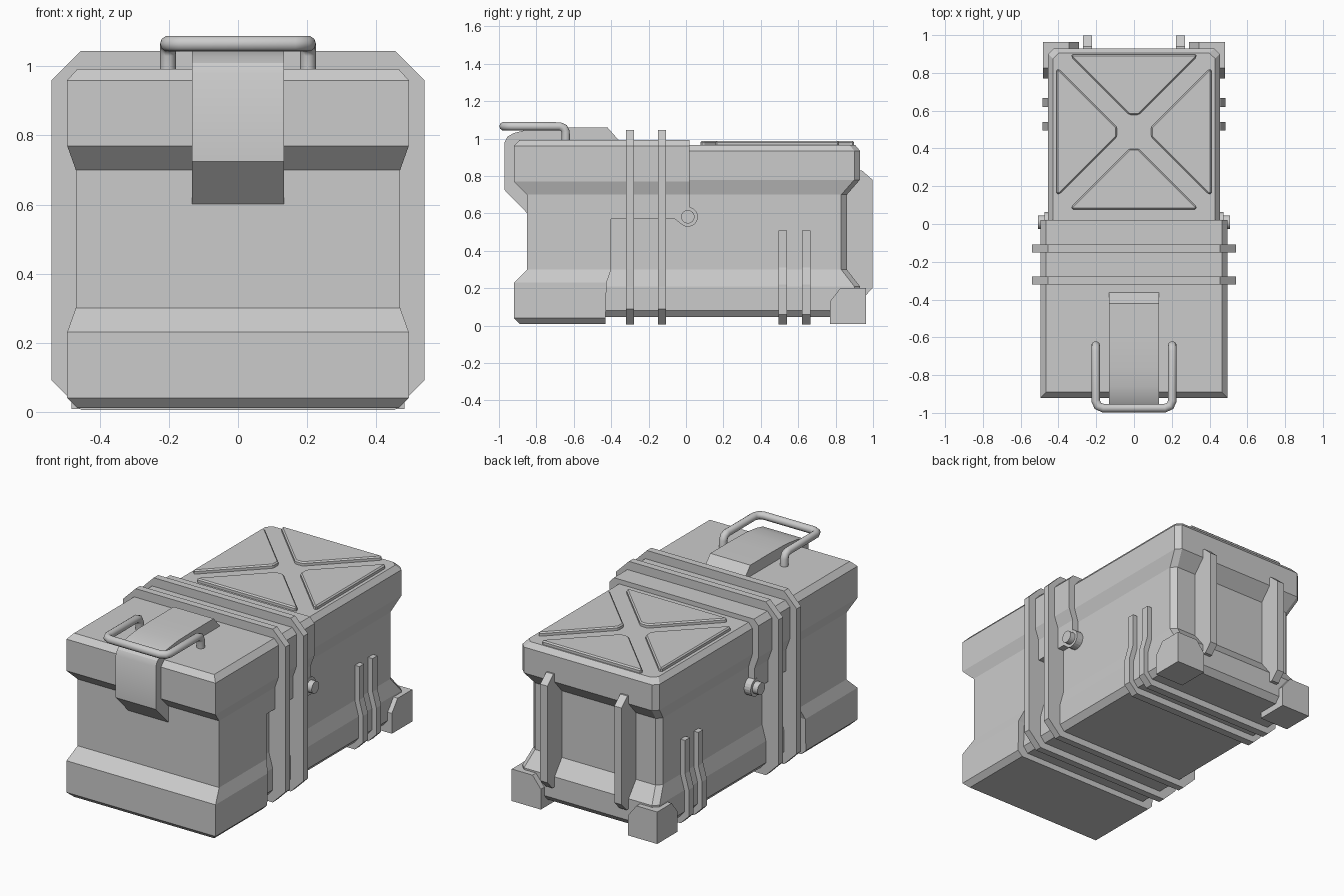
import bpy, bmesh, math
from mathutils import Vector

if "Cube" in bpy.data.objects:
    bpy.data.objects.remove(bpy.data.objects["Cube"])


def finish(name, bm):
    bmesh.ops.remove_doubles(bm, verts=bm.verts, dist=1e-5)
    bmesh.ops.dissolve_limit(bm, angle_limit=0.002, verts=bm.verts, edges=bm.edges)
    bmesh.ops.recalc_face_normals(bm, faces=bm.faces)
    me = bpy.data.meshes.new(name)
    bm.to_mesh(me)
    bm.free()
    ob = bpy.data.objects.new(name, me)
    bpy.context.collection.objects.link(ob)
    return ob


def loft(name, rings):
    """Skin a stack of closed rings of equal length and cap both ends."""
    bm = bmesh.new()
    vr = [[bm.verts.new(p) for p in r] for r in rings]
    n = len(vr[0])
    for a, b in zip(vr, vr[1:]):
        for i in range(n):
            j = (i + 1) % n
            bm.faces.new((a[i], a[j], b[j], b[i]))
    bm.faces.new(vr[0][::-1])
    bm.faces.new(vr[-1])
    return finish(name, bm)


def prism(name, pts, axis, lo, hi):
    """Extrude a 2D profile along the named axis."""
    place = {'x': lambda p, t: (t, p[0], p[1]),
             'y': lambda p, t: (p[0], t, p[1]),
             'z': lambda p, t: (p[0], p[1], t)}[axis]
    return loft(name, [[place(p, t) for p in pts] for t in (lo, hi)])


def both(half):
    """Mirror a half profile across x = 0 into a closed outline."""
    return half + [(-x, z) for x, z in reversed(half)]


def smooth(ob):
    bpy.ops.object.select_all(action='DESELECT')
    ob.select_set(True)
    bpy.context.view_layer.objects.active = ob
    bpy.ops.object.shade_smooth_by_angle(angle=math.radians(30))


# Front shell with the lid overhanging the rear body: z, half width, front, back
shell = [(.01, .465, -.89, -.43), (.04, .495, -.92, -.43), (.23, .495, -.92, -.425),
         (.30, .47, -.85, -.40), (.57, .47, -.85, -.40), (.57, .47, -.85, .02),
         (.70, .47, -.85, .02), (.77, .495, -.92, .02), (.96, .495, -.92, .02),
         (.993, .465, -.89, .02)]
loft("front_shell", [[(-w, f, z), (w, f, z), (w, b, z), (-w, b, z)]
                     for z, w, f, b in shell])

# Rear body with chamfered back corners: z, half width, back
body = [(.045, .425, .90), (.08, .455, .93), (.21, .455, .93), (.30, .43, .86),
        (.70, .43, .86), (.78, .455, .93), (.935, .455, .93), (.965, .43, .905)]
c = .03
loft("rear_body", [[(-w, -.8, z), (w, -.8, z), (w, b - c, z), (w - c, b, z),
                    (c - w, b, z), (-w, b - c, z)] for z, w, b in body])

# Two large bands around the middle
band = both([(.455, .005), (.54, .09), (.54, .96), (.455, 1.045)])
for i, y in enumerate((-.30, -.129)):
    prism(f"middle_band_{i}", band, 'y', y - .021, y + .021)

# Two low ribs wrapping under the rear body
rib = both([(.43, .005), (.485, .06), (.485, .22), (.46, .31), (.46, .51)])
for i, y in enumerate((.517, .643)):
    prism(f"low_rib_{i}", rib, 'y', y - .023, y + .023)

# Four raised triangular panels on the rear top
tri = [(-.33, .41), (-.33, .395), (-.025, .09), (.025, .09), (.33, .395), (.33, .41)]
for k in range(4):
    ca, sa = round(math.cos(k * math.pi / 2)), round(math.sin(k * math.pi / 2))
    ob = prism(f"top_panel_{k}", [(x * ca - y * sa, .488 + x * sa + y * ca) for x, y in tri],
               'z', .95, .988)
    bev = ob.modifiers.new("bevel", 'BEVEL')
    bev.width, bev.segments = .008, 1

# Front latch strap folding over the lid
latch = [(-.35, .98), (-.42, 1.06), (-.62, 1.06), (-.76, 1.057), (-.86, 1.045),
         (-.92, 1.03), (-.955, 1.01), (-.97, .98), (-.97, .725), (-.85, .602), (-.80, .602),
         (-.80, .98)]
smooth(prism("latch_strap", latch, 'x', -.133, .133))

# Carry handle from a bent tube
half = [(.203, -.643, .97), (.203, -.643, 1.035), (.203, -.653, 1.057), (.203, -.675, 1.066),
        (.203, -.935, 1.066), (.192, -.963, 1.066), (.163, -.975, 1.066)]
path = half + [(-x, y, z) for x, y, z in reversed(half)]
cu = bpy.data.curves.new("carry_handle", 'CURVE')
cu.dimensions = '3D'
cu.bevel_depth, cu.bevel_resolution, cu.use_fill_caps = .023, 3, True
sp = cu.splines.new('POLY')
sp.points.add(len(path) - 1)
for p, co in zip(sp.points, path):
    p.co = (*co, 1)
bpy.context.collection.objects.link(bpy.data.objects.new("carry_handle", cu))

# Hinges, feet and back bars on both sides
arc = [math.radians(-125 + 250 * i / 14) for i in range(15)]
drop = [(.01 + .053 * math.cos(a), .582 + .053 * math.sin(a)) for a in arc] + [(-.075, .582)]
pin = [(.01 + .036 * math.cos(a), .582 + .036 * math.sin(a))
       for a in (2 * math.pi * i / 16 for i in range(16))]
bar = [(.84, .83), (.94, .83), (.997, .78), (.997, .20), (.95, .15), (.84, .15)]
for s, side in ((-1, "left"), (1, "right")):
    prism(f"hinge_plate_{side}", drop, 'x', s * .40, s * .473)
    smooth(prism(f"hinge_pin_{side}", pin, 'x', s * .40, s * .507))
    prism(f"back_bar_{side}", bar, 'x', s * .222, s * .27)
    loft(f"rear_foot_{side}", [[(s * x, y, z), (s * .483, y, z), (s * .483, .963, z),
                                (s * x, .963, z)]
                               for z, x, y in ((.008, .29, .77), (.13, .29, .77), (.2, .345, .825))])
